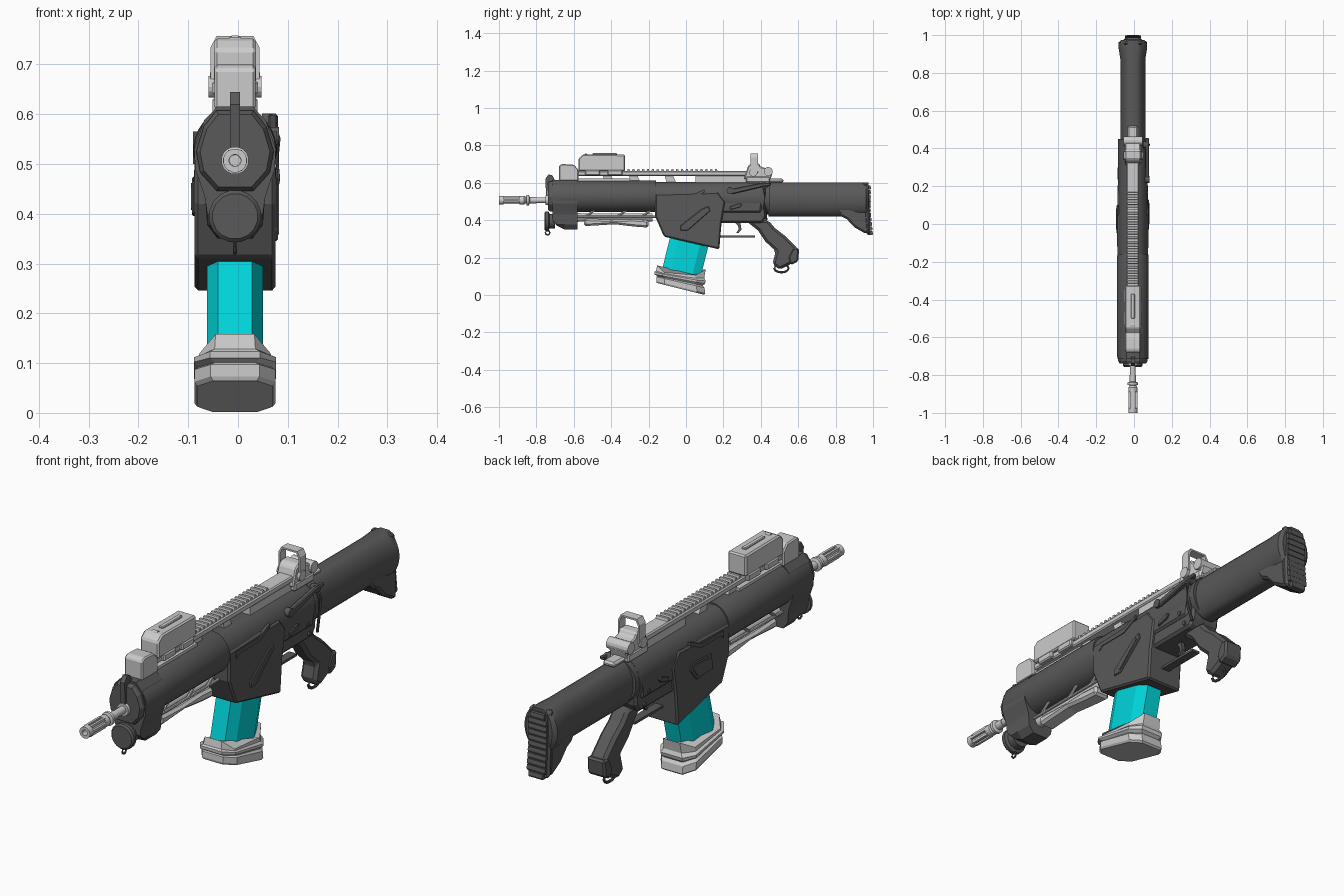
import bpy, bmesh
from math import sin, cos, pi, radians
from mathutils import Matrix, Vector

if "Cube" in bpy.data.objects:
    bpy.data.objects.remove(bpy.data.objects["Cube"])

C = -0.006  # centre plane of the body


def paint(name, rgb):
    m = bpy.data.materials.new(name)
    m.diffuse_color = (*rgb, 1)
    m.use_nodes = True
    m.node_tree.nodes["Principled BSDF"].inputs["Base Color"].default_value = m.diffuse_color
    return m


TEAL, DARK = paint("teal", (0, .68, .72)), paint("dark_grey", (.1, .1, .1))


def loft(name, rings, smooth=False, bevel=0, closed=False, mat=None):
    """Skin a list of point rings; cap the ends unless closed."""
    bm = bmesh.new()
    vs = [[bm.verts.new(p) for p in r] for r in rings]
    n, m = len(rings[0]), len(rings)
    for i in range(m if closed else m - 1):
        a, b = vs[i], vs[(i + 1) % m]
        for j in range(n):
            bm.faces.new((a[j], a[(j + 1) % n], b[(j + 1) % n], b[j]))
    if not closed:
        bm.faces.new(vs[0])
        bm.faces.new(vs[-1])
    bmesh.ops.recalc_face_normals(bm, faces=bm.faces)
    me = bpy.data.meshes.new(name)
    bm.to_mesh(me)
    bm.free()
    ob = bpy.data.objects.new(name, me)
    bpy.context.collection.objects.link(ob)
    if mat:
        me.materials.append(mat)
    if bevel:
        mod = ob.modifiers.new("Bevel", 'BEVEL')
        mod.width, mod.segments = bevel, 1
    if smooth:
        bpy.ops.object.select_all(action='DESELECT')
        ob.select_set(True)
        bpy.context.view_layer.objects.active = ob
        bpy.ops.object.shade_smooth_by_angle(angle=radians(35))
    return ob


def prism(name, prof, hw, x=C, bevel=0, mat=None):
    """Side profile (y, z) extruded across x."""
    return loft(name, [[(x + s * hw, y, z) for y, z in prof] for s in (-1, 1)], bevel=bevel, mat=mat)


def box(name, y0, y1, z0, z1, hw, x=C, bevel=0):
    return prism(name, [(y0, z0), (y1, z0), (y1, z1), (y0, z1)], hw, x, bevel)


def oval(y, rx, rz, zc, n=28, top=9, bottom=-9, x=C):
    pts = [(x + rx * cos(2 * pi * (i + .5) / n), zc + rz * sin(2 * pi * (i + .5) / n)) for i in range(n)]
    return [(px, y, max(bottom, min(top, pz))) for px, pz in pts]


def turned(name, steps, z, x=C, n=16, mat=None):
    """Round part along y from (y, radius) steps."""
    return loft(name, [oval(y, r, r, z, n, x=x) for y, r in steps], smooth=True, mat=mat)


def pin(name, y, z, r, hw, x=C, n=14, mat=None):
    return prism(name, [(y + r * cos(2 * pi * i / n), z + r * sin(2 * pi * i / n)) for i in range(n)], hw, x, mat=mat)


def wire(name, pts, r, closed=False, n=8, mat=None):
    """Round rod along a 3D path."""
    P, rings = [Vector(p) for p in pts], []
    for i, p in enumerate(P):
        a = P[i - 1] if i or closed else p
        b = P[(i + 1) % len(P)] if i < len(P) - 1 or closed else p
        q = (b - a).to_track_quat('Z', 'X')
        rings.append([p + q @ Vector((r * cos(2 * pi * k / n), r * sin(2 * pi * k / n), 0)) for k in range(n)])
    return loft(name, rings, smooth=True, closed=closed, mat=mat)


def mirrored(half):
    return [(C + x, z) for x, z in half] + [(C - x, z) for x, z in reversed(half)]


# Barrel and slotted, hollow muzzle
turned("barrel", [(-.93, .014), (-.70, .016)], .507)
turned("muzzle_core", [(-.94, .011), (-1, .012), (-1, .024), (-.975, .024), (-.975, .016), (-.89, .016), (-.89, .024),
                       (-.865, .024), (-.855, .016), (-.852, .028), (-.84, .028), (-.835, .017), (-.80, .017)], .507)
for k in range(6):
    a = k * pi / 3
    px, pz = .019 * cos(a), .507 + .019 * sin(a)
    box("muzzle_rib", -.98, -.885, pz - .005, pz + .005, .005, C + px)

# Handguard, upper receiver and stock tube
loft("handguard", [oval(y, .084 * s, .086 * s, .528, 32, .612) for y, s in
                   [(-.71, .97), (-.70, 1), (-.17, 1), (-.16, .97)]], smooth=True, mat=DARK)
loft("upper_receiver", [oval(y, .078, .09, .517, 32, .603, .43) for y in (-.165, .45)], smooth=True, mat=DARK)
loft("stock_tube", [oval(y, rx, .097, .512, 28, .602, .42) for y, rx in
                    [(.44, .066), (.87, .066), (.93, .076), (.962, .076), (.975, .06)]], smooth=True, mat=DARK)
loft("stock_collar", [oval(y, .08, .1, .51, 28, .607, .40) for y in (.405, .425)], smooth=True, mat=DARK)

# Front cap, face plate and lower lamp
cap = mirrored([(.035, .616), (.062, .588), (.082, .53), (.08, .49), (.066, .45),
                (.06, .43), (.056, .378), (.035, .35)])
loft("front_cap", [[(x, y, max(z, zmin)) for x, z in cap] for y, zmin in
                   [(-.715, .40), (-.69, .37), (-.65, .35), (-.58, .35)]], mat=DARK)
face = mirrored([(.037, .608), (.063, .575), (.078, .525), (.07, .483), (.037, .446)])
loft("face_plate", [[(C + (x - C) * s, y, .527 + (z - .527) * s) for x, z in face] for y, s in
                    [(-.71, 1), (-.725, 1), (-.738, .9)]], mat=DARK)
turned("barrel_nut", [(-.75, .026), (-.73, .028)], .507)
turned("lamp", [(-.757, .038), (-.757, .046), (-.75, .053), (-.735, .053), (-.73, .04), (-.70, .04)], .395, mat=DARK)
turned("lamp_rear_tube", [(-.60, .028), (-.56, .022), (-.18, .022)], .415, n=12)
wire("lamp_ring", [(C, -.74 + .012 * cos(k * pi / 5), .333 + .012 * sin(k * pi / 5)) for k in range(10)],
     .004, True, mat=DARK)
prism("front_clip", [(-.748, .53), (-.752, .62), (-.735, .645), (-.715, .64), (-.70, .61), (-.738, .60),
                     (-.74, .53)], .010, mat=DARK)

# Lower foregrip and the struts holding it
prism("foregrip", [(-.545, .408), (-.545, .368), (-.48, .372), (-.38, .378), (-.28, .366), (-.20, .36),
                   (-.20, .40), (-.28, .405), (-.40, .402)], .036, bevel=.01)
for s in (-1, 1):
    wire("under_rod", [(C + s * .03, -.58, .418), (C + s * .03, -.16, .418)], .006)
    for y in (-.50, -.33, -.20):
        wire("under_strut", [(C + s * .03, y - .04, .416), (C + s * .03, y + .02, .46)], .006)

# Lower receiver with magazine well
prism("magazine_well", [(-.165, .54), (-.165, .42), (-.118, .312), (.178, .244), (.19, .385), (.21, .50),
                        (.17, .55)], .081, bevel=.007, mat=DARK)
prism("lower_receiver", [(.15, .52), (.15, .386), (.41, .386), (.43, .42), (.44, .52)], .066, bevel=.01, mat=DARK)
prism("receiver_rear_block", [(.17, .53), (.19, .44), (.40, .44), (.41, .51)], .075, bevel=.008, mat=DARK)

# Raised side panels: slanted bar on the right, slab on the left
R, L = C + .081, C - .081
prism("slanted_panel", [(-.03, .345), (.01, .345), (.13, .45), (.12, .475), (.085, .46), (-.03, .37)],
      .005, R, .003, DARK)
prism("slanted_panel_inset", [(.0, .36), (.012, .358), (.11, .448), (.108, .458)], .0075, R, mat=DARK)
prism("left_slab", [(-.05, .40), (.06, .395), (.10, .445), (.09, .475), (-.04, .465)], .005, L, .003, DARK)
prism("left_slab_inset", [(-.03, .412), (.055, .408), (.083, .445), (.077, .462), (-.025, .453)], .0075, L, mat=DARK)
for s in (-1, 1):
    xs = C + s * .079
    prism("side_ridge", [(-.12, .50), (-.10, .515), (.03, .515), (.10, .55), (.10, .565), (.02, .53), (-.12, .53)],
          .005, xs, mat=DARK)
    prism("selector", [(.235, .455), (.29, .47), (.30, .485), (.285, .49), (.235, .472)], .006, xs - s * .003, .002, DARK)
    pin("receiver_pin", .38, .41, .009, .006, C + s * .066, mat=DARK)
    pin("receiver_pin", .36, .46, .009, .006, C + s * .073, mat=DARK)

# Charging lever and sling strap on the right
prism("charging_lever", [(.22, .548), (.25, .54), (.41, .578), (.455, .585), (.455, .60), (.40, .598), (.23, .565)],
      .010, C + .076, .004, DARK)
pin("lever_knob", .235, .557, .018, .012, C + .076, mat=DARK)
pin("lever_pivot", .42, .585, .017, .014, C + .068, mat=DARK)
wire("sling_strap", [(C + .07, .415, .60), (C + .086, .42, .55), (C + .085, .42, .47), (C + .07, .43, .40)],
     .006, mat=DARK)

# Trigger group
prism("trigger_guard", [(.185, .318), (.37, .318), (.37, .308), (.185, .308)], .018, mat=DARK)
prism("trigger", [(.26, .39), (.29, .39), (.297, .35), (.28, .33), (.268, .333), (.282, .35), (.278, .37)],
      .008, mat=DARK)

# Pistol grip with ring
prism("pistol_grip", [(.315, .40), (.44, .40), (.475, .358), (.525, .32), (.60, .245), (.592, .182), (.50, .135),
                      (.462, .165), (.48, .235), (.425, .285), (.385, .345)], .037, bevel=.013, mat=DARK)
prism("grip_base", [(.605, .25), (.60, .18), (.56, .16), (.545, .20), (.57, .25)], .041, bevel=.008, mat=DARK)
wire("grip_ring", [(C, .51 + .038 * cos(k * pi / 6), .143 + .022 * sin(k * pi / 6)) for k in range(12)],
     .006, True, mat=DARK)

# Shoulder stock end with ribbed pad
prism("stock_end", [(.80, .46), (.83, .42), (.86, .405), (.90, .362), (.965, .325), (.978, .34), (.968, .45),
                    (.965, .56)], .052, bevel=.016, mat=DARK)
prism("stock_pad", [(.945, .603), (.955, .335), (.985, .318), (.982, .45), (.975, .60)], .05, bevel=.01, mat=DARK)
for k in range(11):
    z = .328 + k * .0243
    y = .979 + .012 * abs(k - 5) / 5 * (1 if k < 5 else .1)
    prism("pad_rib", [(y - .02, z - .008), (y + .006, z - .008), (y + .009, z), (y + .006, z + .014),
                      (y - .02, z + .016)], .032 if k in (0, 10) else .042, mat=DARK)

# Top rail
box("rail", -.60, .33, .636, .662, .033, bevel=.005)
box("rail_tail", .33, .52, .60, .622, .028, bevel=.008)
box("rail_foot_rear", .05, .33, .60, .637, .026)
box("rail_foot_front", -.60, -.30, .61, .622, .03)
for y in (-.42, -.28, -.09):
    prism("rail_post", [(y - .015, .605), (y + .035, .605), (y + .02, .64), (y - .025, .64)], .016)
for k in range(19):
    y = -.315 + k * .026
    prism("rail_tooth", [(y, .66), (y + .016, .66), (y + .013, .673), (y + .003, .673)], .028)

# Front mount and aiming box
prism("front_mount", [(-.68, .61), (-.68, .69), (-.665, .70), (-.60, .697), (-.575, .67), (-.575, .61)],
      .041, bevel=.005)
prism("aiming_box", [(-.575, .662), (-.575, .73), (-.55, .752), (-.325, .75), (-.325, .662)], .042, bevel=.006)
box("aiming_box_ridge", -.50, -.37, .745, .758, .010, bevel=.003)
pin("aiming_box_button", -.535, .744, .012, .012)
for y in (-.50, -.38):
    box("box_clamp", y - .04, y + .04, .638, .668, .046, bevel=.005)

# Rear sight: housing, knobs and window frame
prism("sight_housing", [(.31, .62), (.332, .69), (.35, .703), (.39, .703), (.40, .685), (.44, .675), (.462, .65),
                        (.45, .615)], .041, bevel=.005)
pin("sight_knob", .44, .66, .024, .05)
pin("sight_bolt", .36, .655, .022, .053)
box("sight_base", .32, .45, .60, .635, .045, bevel=.006)
arch = [(-.049, .66), (-.049, .735), (-.037, .757), (.037, .757), (.049, .735), (.049, .66)]
loft("sight_frame", [[(C + x * k, .345 + d * .04, z - (.007 if k < 1 else 0)) for d, k in
                      ((0, 1), (1, 1), (1, .87), (0, .87))] for x, z in arch])

# Magazine, built upright then tilted
TILT = Matrix.Translation((C, -.03, .033)) @ Matrix.Rotation(radians(-14), 4, 'X')


def octagon(w, u, hu, hx, cu, cx, dip=0, slope=0):
    q = [(cx, hu), (hx, cu), (hx, -cu), (cx, -hu), (-cx, -hu), (-hx, -cu), (-hx, cu), (-cx, hu)]
    return [TILT @ Vector((x, y + u, w + slope * y - (dip if abs(x) == hx else 0))) for x, y in q]


loft("magazine", [octagon(.05, -.015, .105, .056, .06, .034), octagon(.30, -.015, .105, .056, .06, .034)], mat=TEAL)
loft("magazine_base", [octagon(w, u, hu, hx, hu - .045, hx - .032, d, k) for w, u, hu, hx, d, k in
                       [(0, 0, .130, .076, 0, 0), (.008, 0, .135, .081, 0, 0), (.034, -.008, .132, .081, 0, .02),
                        (.041, -.012, .124, .073, 0, .04), (.05, -.016, .137, .082, 0, .06),
                        (.064, -.018, .139, .082, .004, .07), (.074, -.02, .130, .073, .008, .1),
                        (.112, -.022, .128, .071, .035, .16)]])
